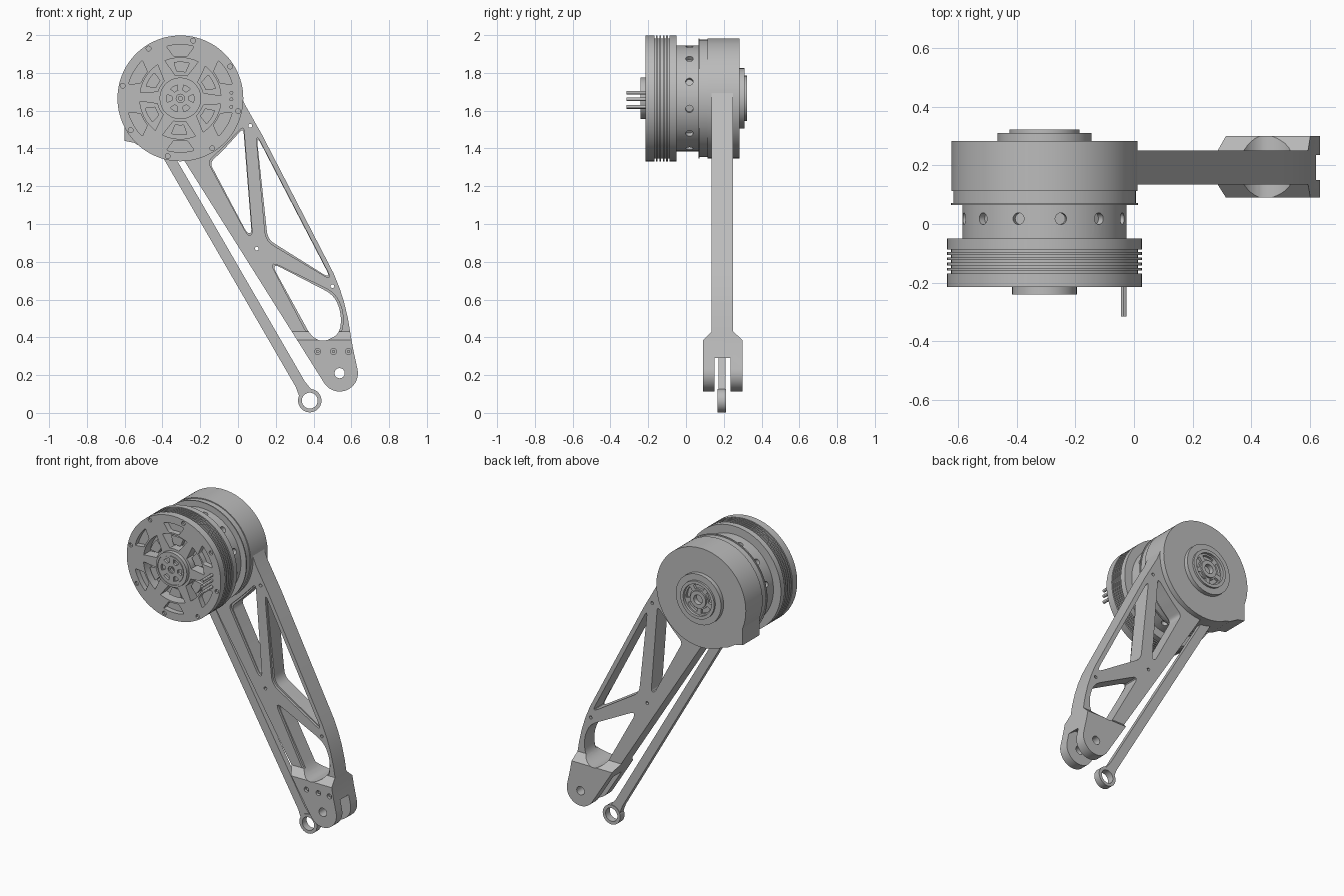
import bpy, bmesh, math
from mathutils import Vector, Matrix

default = bpy.data.objects.get("Cube")
if default:
    bpy.data.objects.remove(default, do_unlink=True)

grey = bpy.data.materials.new("machined grey")
grey.use_nodes = True
grey.diffuse_color = (0.5, 0.5, 0.5, 1)
grey.node_tree.nodes["Principled BSDF"].inputs["Base Color"].default_value = (0.5, 0.5, 0.5, 1)

AXIS = Vector((-0.305, 1.665))      # motor axis in x, z
PIVOT = Vector((0.538, 0.21))       # lower fork pin
ROD_END = Vector((0.38, 0.065))
parts = []


def finish(name, bm):
    bmesh.ops.recalc_face_normals(bm, faces=bm.faces)
    mesh = bpy.data.meshes.new(name)
    bm.to_mesh(mesh)
    bm.free()
    mesh.materials.append(grey)
    obj = bpy.data.objects.new(name, mesh)
    bpy.context.collection.objects.link(obj)
    parts.append(obj)
    return obj


def prism(name, loops, y0, y1):
    """Extrude x-z outlines along y."""
    bm = bmesh.new()
    for loop in loops:
        face = bm.faces.new([bm.verts.new((x, y0, z)) for x, z in loop])
        ext = bmesh.ops.extrude_face_region(bm, geom=[face])["geom"]
        bmesh.ops.translate(bm, vec=(0, y1 - y0, 0),
                            verts=[v for v in ext if isinstance(v, bmesh.types.BMVert)])
    return finish(name, bm)


def lathe(name, profile, center=AXIS, steps=96):
    """Spin a closed (radius, y) profile about a line along y."""
    bm = bmesh.new()
    verts = [bm.verts.new((center.x + r, y, center.y)) for r, y in profile]
    edges = [bm.edges.new((verts[i - 1], verts[i])) for i in range(len(verts))
             if profile[i - 1][0] + profile[i][0] > 0]
    bmesh.ops.spin(bm, geom=verts + edges, cent=(center.x, 0, center.y), axis=(0, 1, 0),
                   angle=math.tau, steps=steps)
    bmesh.ops.remove_doubles(bm, verts=bm.verts, dist=1e-5)
    return finish(name, bm)


def boolean(obj, cutter, operation="DIFFERENCE"):
    mod = obj.modifiers.new("cut", "BOOLEAN")
    mod.operation, mod.object, mod.solver = operation, cutter, "EXACT"
    bpy.context.view_layer.update()
    mesh = bpy.data.meshes.new_from_object(obj.evaluated_get(bpy.context.evaluated_depsgraph_get()))
    obj.modifiers.clear()
    obj.data = mesh
    parts.remove(cutter)
    bpy.data.objects.remove(cutter, do_unlink=True)


def polar(r, deg, center=AXIS):
    a = math.radians(deg)
    return center + Vector((math.cos(a), math.sin(a))) * r


def circle(center, r, n=24):
    return [polar(r, 360 * i / n, center) for i in range(n)]


def sector(r0, r1, mid, half0, half1, n=8):
    """Window between two radii, with its own half angle at each."""
    steps = [2 * i / n - 1 for i in range(n + 1)]
    return ([polar(r0, mid + half0 * t) for t in steps]
            + [polar(r1, mid - half1 * t) for t in steps])


def rounded(points, radius):
    pts, out = [Vector(p) for p in points], []
    for i, p in enumerate(pts):
        a, b = pts[i - 1] - p, pts[(i + 1) % len(pts)] - p
        p0 = p + a.normalized() * min(radius, a.length * 0.45)
        p1 = p + b.normalized() * min(radius, b.length * 0.45)
        for k in range(6):
            t = k / 5
            out.append(p0 * (1 - t) ** 2 + p * 2 * t * (1 - t) + p1 * t * t)
    return out


def inset(loop, amount):
    mid = sum(loop, Vector((0, 0))) / len(loop)
    return [p + (mid - p).normalized() * amount for p in loop]


# Motor can with cooling fins
fins = []
for i in range(5):
    y = -0.168 + i * 0.018
    fins += [(0.333, y), (0.318, y), (0.318, y + 0.009), (0.333, y + 0.009)]
can = lathe("motor_can", [(0, -0.215), (0.333, -0.215)] + fins + [(0.333, -0.05), (0, -0.05)])
sixth = range(0, 360, 60)
boolean(can, prism("rim_pockets", [rounded(sector(0.225, 0.285, a + 30, 9, 15, 4), 0.01)
                                   for a in sixth], -0.25, -0.18))
boolean(can, prism("windows", [sector(0.125, 0.215, a + 28, 15, 24) for a in sixth], -0.25, -0.15))
boolean(can, prism("screw_holes", [circle(polar(0.313, 32.6 + 45 * i), 0.013, 12)
                                   for i in range(8)], -0.25, -0.2))
prism("coils", [rounded(sector(0.14, 0.195, a + 28, 10, 13, 4), 0.008) for a in sixth], -0.16, -0.19)

# Front hub and connector pins
hub = lathe("front_hub", [(0, -0.232), (0.022, -0.232), (0.022, -0.24), (0.085, -0.24), (0.085, -0.235),
                          (0.097, -0.235), (0.097, -0.24), (0.11, -0.24), (0.11, -0.2), (0, -0.2)])
boolean(hub, prism("hub_slots", [sector(0.045, 0.072, a, 12, 17) for a in sixth], -0.26, -0.225))
boolean(hub, prism("shaft_hole", [circle(AXIS, 0.011, 16)], -0.26, -0.215))
prism("connector_pins", [circle(Vector((-0.035, z)), 0.01, 12) for z in (1.695, 1.66, 1.62)],
      -0.315, -0.19)

# Stator neck with radial holes
neck = lathe("motor_neck", [(0, -0.06), (0.28, -0.06), (0.28, 0.075), (0, 0.075)])
drills = bmesh.new()
for i in range(12):
    p, a = polar(0.28, 18.5 + 30 * i), math.radians(18.5 + 30 * i)
    turn = Matrix.Rotation(math.pi / 2 - a, 4, "Y")
    bmesh.ops.create_cone(drills, cap_ends=True, segments=16, radius1=0.02, radius2=0.02, depth=0.05,
                          matrix=Matrix.Translation((p.x, 0.018, p.y)) @ turn)
boolean(neck, finish("neck_drills", drills))

# Gear housing with a small horn at its lower corner
lathe("gear_housing", [(0, 0.065), (0.318, 0.065), (0.318, 0.072), (0.311, 0.072), (0.311, 0.113),
                       (0.317, 0.113), (0.317, 0.283), (0, 0.283)])
prism("housing_horn", [[Vector(p) for p in ((-0.6, 1.56), (-0.6, 1.44), (-0.55, 1.43), (-0.49, 1.395),
                                            (-0.4, 1.38), (-0.4, 1.6))]], 0.113, 0.283)

# Rear output boss
boss = lathe("output_boss", [(0, 0.27), (0.16, 0.27), (0.16, 0.31), (0.12, 0.31), (0.12, 0.322),
                             (0.1, 0.322), (0.1, 0.305), (0.055, 0.305), (0.055, 0.315),
                             (0.03, 0.315), (0.03, 0.285), (0, 0.285)])
boolean(boss, prism("boss_slots", [sector(0.064, 0.09, 72 * i + 18, 24, 26) for i in range(5)],
                    0.29, 0.35))

# Leg outline, shared by the truss and its fork
tip = [polar(0.097, a, PIVOT) for a in range(-148, 16, 9)]
outer_edge = [(0.61, 0.335), (0.595, 0.42), (0.582, 0.5), (0.562, 0.585), (0.538, 0.66), (0.508, 0.735)]
outline = ([Vector((-0.3, 1.36))] + tip
           + [Vector(p) for p in outer_edge + [(0.126, 1.475), (0.035, 1.635), (0, 1.72), (-0.3, 1.66)]])
holes = [rounded(loop, r) for loop, r in (
    ([(-0.16, 1.33), (-0.07, 1.415), (0.03, 1.52), (0.076, 0.94), (0.05, 0.94)], 0.03),
    ([(0.095, 1.48), (0.5, 0.7), (0.147, 0.91)], 0.05),
    ([(0.165, 0.805), (0.515, 0.635), (0.56, 0.53), (0.55, 0.41), (0.45, 0.36), (0.375, 0.4)], 0.06))]
leg = prism("leg_truss", [outline], 0.135, 0.25)
fork = prism("leg_fork", [outline], 0.09, 0.3)

# Flared fork envelope seen along x
flare = bmesh.new()
section = [(0.135, 0.43), (0.09, 0.385), (0.09, 0), (0.3, 0), (0.3, 0.385), (0.25, 0.43)]
face = flare.faces.new([flare.verts.new((0, y, z)) for y, z in section])
ext = bmesh.ops.extrude_face_region(flare, geom=[face])["geom"]
bmesh.ops.translate(flare, vec=(1, 0, 0), verts=[v for v in ext if isinstance(v, bmesh.types.BMVert)])
boolean(fork, finish("flare", flare), "INTERSECT")

# Truss windows with stepped rims, fork slot, pin hole and screw holes
slot = [[Vector(p) for p in ((0.2, 0), (0.8, 0), (0.8, 0.29), (0.62, 0.29), (0.57, 0.325), (0.2, 0.325))]]
screws = [circle(Vector((x, 0.325)), 0.016, 16) for x in (0.422, 0.506, 0.585)]
rivets = [circle(Vector(p), 0.01, 12) for p in ((0.065, 1.52), (0.1, 0.87), (0.5, 0.67))]
for body in (leg, fork):
    boolean(body, prism("window_cut", [inset(h, 0.012) for h in holes], 0, 0.4))
    boolean(body, prism("slot_cut", slot, 0.15, 0.235))
    boolean(body, prism("pin_cut", [circle(PIVOT, 0.027)], 0, 0.4))
boolean(leg, prism("rim_step", holes, 0.1, 0.15))
boolean(leg, prism("rivet_holes", rivets, 0.1, 0.4))
boolean(fork, prism("screw_cut", screws, 0.05, 0.11))
prism("fork_screws", [circle(Vector((x, 0.325)), 0.009, 6) for x in (0.422, 0.506, 0.585)], 0.098, 0.12)

# Push rod with its eye
top = Vector((-0.45, 1.5))
along = (ROD_END - top).normalized()
side = Vector((-along.y, along.x)) * 0.028
foot = ROD_END - along * 0.05
neck_in = foot - along * 0.05
prism("push_rod", [[top + side, neck_in + side, foot + side * 1.3, foot - side * 1.3,
                    neck_in - side, top - side]], 0.172, 0.208)
lathe("rod_eye", [(0.042, 0.168), (0.062, 0.168), (0.062, 0.212), (0.042, 0.212)], ROD_END, 48)

# Smooth the curved walls, keep edges crisp
bpy.ops.object.select_all(action="DESELECT")
for part in parts:
    part.select_set(True)
bpy.context.view_layer.objects.active = parts[0]
bpy.ops.object.shade_smooth_by_angle(angle=math.radians(30))
